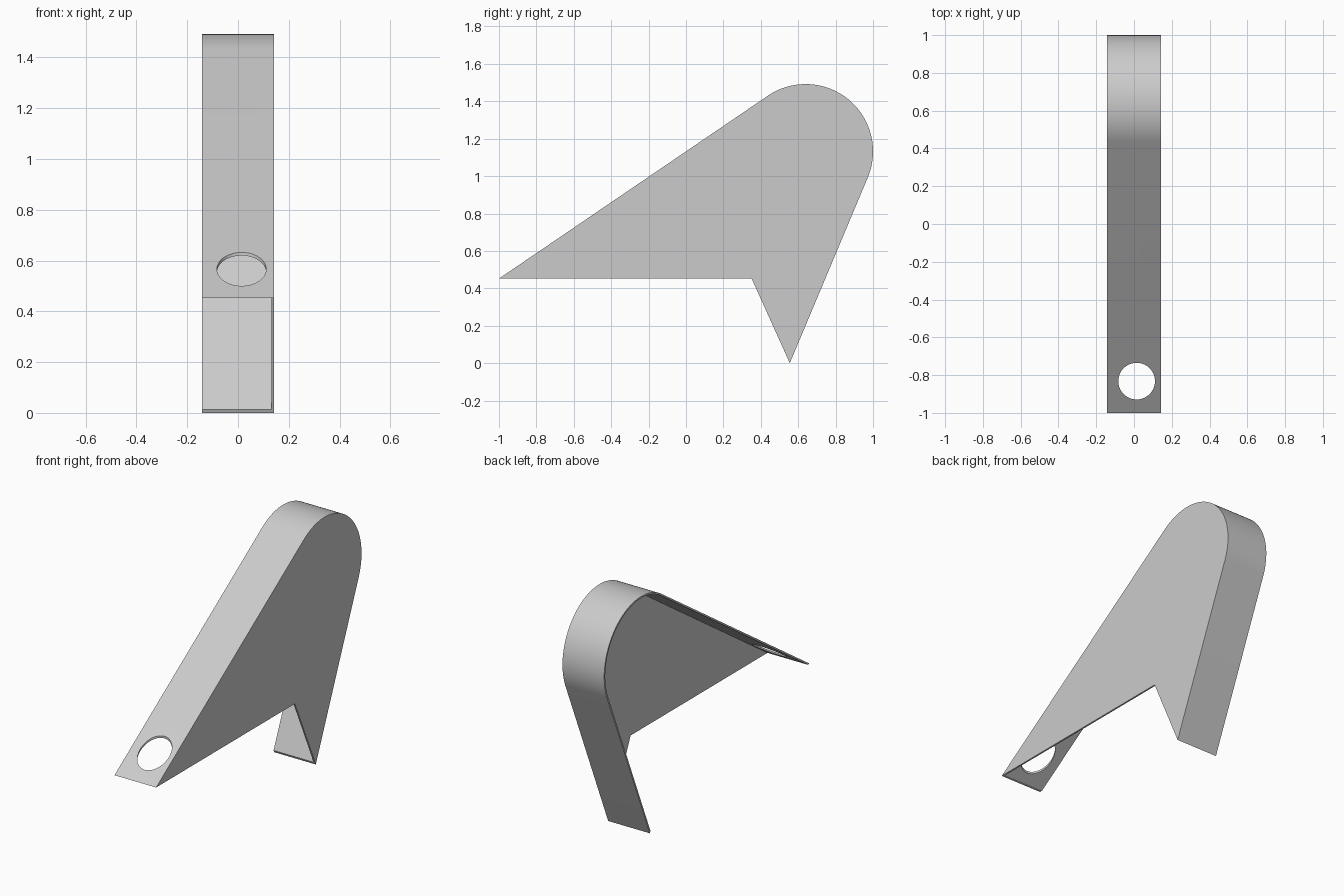
import bpy, bmesh
from math import sin, cos, acos, atan2, hypot, radians

cube = bpy.data.objects.get("Cube")
if cube:
    bpy.data.objects.remove(cube, do_unlink=True)

HALF = 0.142          # half width
SHEET = 0.0105        # sheet thickness
CENTRE, RADIUS = (0.64, 1.132), 0.36
FRONT_TIP, BACK_TIP, NOTCH = (-1.0, 0.452), (0.555, 0.0), (0.351, 0.452)

grey = bpy.data.materials.new("light grey")
grey.use_nodes = True
grey.diffuse_color = (0.6, 0.6, 0.6, 1)
grey.node_tree.nodes["Principled BSDF"].inputs["Base Color"].default_value = (0.6, 0.6, 0.6, 1)


def tangent(tip, side):
    """Angle of the bend where the straight flange leaves it, and flange length."""
    dy, dz = tip[0] - CENTRE[0], tip[1] - CENTRE[1]
    dist = hypot(dy, dz)
    return atan2(dz, dy) + side * acos(RADIUS / dist), (dist**2 - RADIUS**2) ** 0.5


def profile(inset, extra, steps=64):
    """Front flange end, round bend, back flange end; in (y, z)."""
    r = RADIUS - inset
    a0, len0 = tangent(FRONT_TIP, -1)
    a1, len1 = tangent(BACK_TIP, 1)
    a0 %= radians(360)

    def at(a, along):
        return (CENTRE[0] + r * cos(a) - along * sin(a),
                CENTRE[1] + r * sin(a) + along * cos(a))

    arc = [at(a0 + (a1 - a0) * i / steps, 0) for i in range(steps + 1)]
    return [at(a0, len0 + extra)] + arc + [at(a1, -len1 - extra)]


def extrude(name, points, x0, x1):
    bm = bmesh.new()
    face = bm.faces.new([bm.verts.new((x0, y, z)) for y, z in points])
    ext = bmesh.ops.extrude_face_region(bm, geom=[face])["geom"]
    bmesh.ops.translate(bm, vec=(x1 - x0, 0, 0),
                        verts=[v for v in ext if isinstance(v, bmesh.types.BMVert)])
    bmesh.ops.recalc_face_normals(bm, faces=bm.faces)
    mesh = bpy.data.meshes.new(name)
    bm.to_mesh(mesh)
    bm.free()
    obj = bpy.data.objects.new(name, mesh)
    bpy.context.collection.objects.link(obj)
    mesh.materials.append(grey)
    return obj


# Folded bracket: one side plate with a flange wrapped around its edge
bracket = extrude("folded_bracket", profile(0, 0) + [NOTCH], -HALF, HALF)

# Cutters: the open hollow and the upright mounting hole
hollow = extrude("hollow_cutter", profile(SHEET, 0.1), -HALF - 0.1, HALF - SHEET)
bpy.ops.mesh.primitive_cylinder_add(vertices=64, radius=0.097, depth=0.6,
                                    location=(0.014, -0.832, 0.55))
hole = bpy.context.object
hole.name = "hole_cutter"
hole.data.materials.append(grey)

bpy.ops.object.select_all(action="DESELECT")
bpy.context.view_layer.objects.active = bracket
bracket.select_set(True)
for cutter in (hollow, hole):
    cutter.hide_render = True
    mod = bracket.modifiers.new(cutter.name, "BOOLEAN")
    mod.operation, mod.solver, mod.object = "DIFFERENCE", "EXACT", cutter
    bpy.ops.object.modifier_apply(modifier=mod.name)
    bpy.data.objects.remove(cutter, do_unlink=True)

bpy.ops.object.shade_smooth_by_angle(angle=radians(30))
